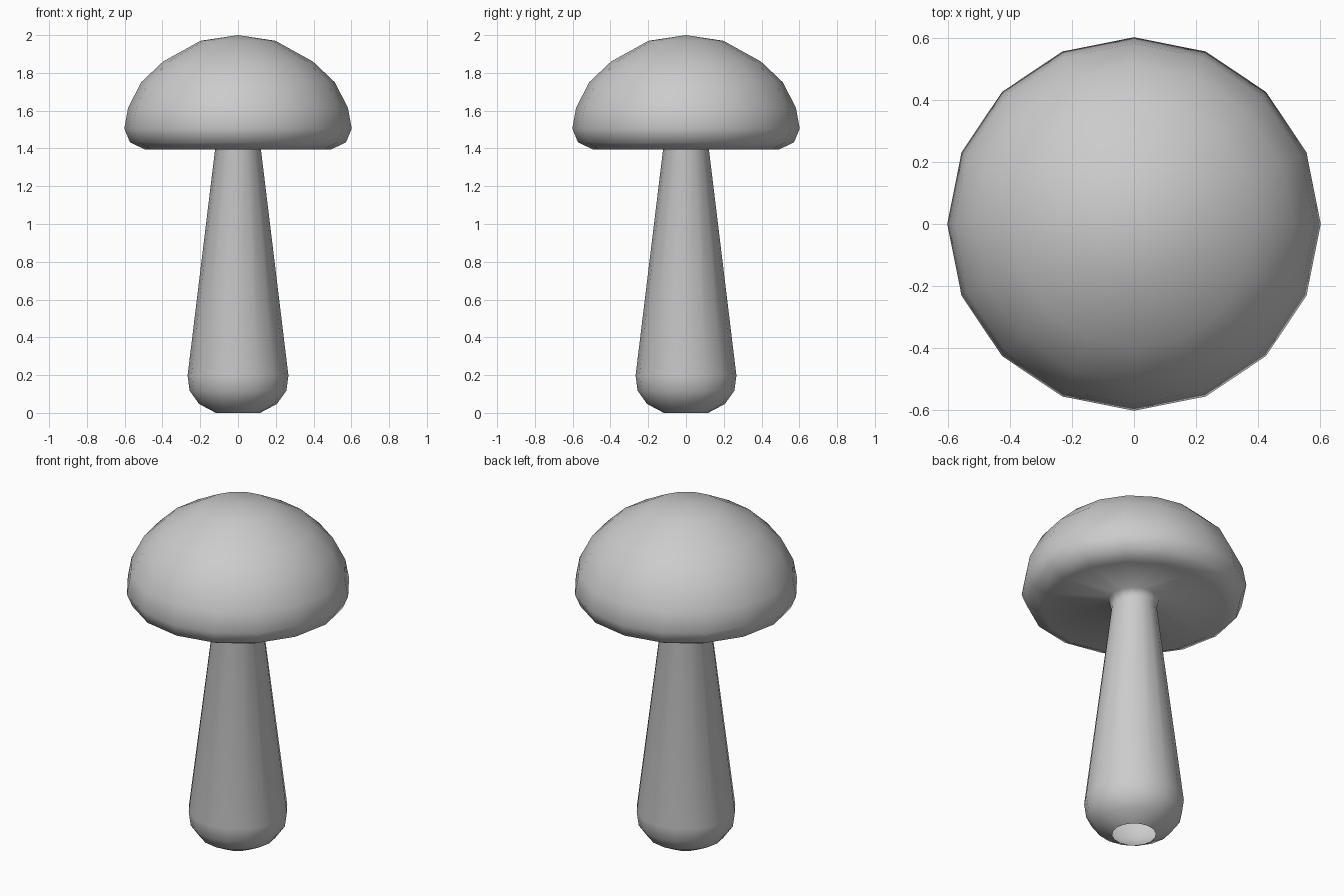
import bpy, bmesh
from math import pi, cos, sin

if "Cube" in bpy.data.objects:
    bpy.data.objects.remove(bpy.data.objects["Cube"])

SIDES = 16

# Outline (radius, height) from the open foot up the stem, under the cap, over to the crown
profile = [
    (0.117, 0.0), (0.206, 0.047), (0.256, 0.117), (0.267, 0.197),  # rounded foot
    (0.122, 1.39), (0.135, 1.445),                                 # tapered stem, flared neck
    (0.492, 1.394), (0.572, 1.433), (0.602, 1.505),                # underside and rim
    (0.582, 1.615), (0.513, 1.75), (0.397, 1.86), (0.198, 1.97),   # dome
]

bm = bmesh.new()
rings = [[bm.verts.new((r * cos(2 * pi * i / SIDES), r * sin(2 * pi * i / SIDES), z))
          for i in range(SIDES)] for r, z in profile]

# Walls between neighbouring rings
for low, high in zip(rings, rings[1:]):
    for i in range(SIDES):
        j = (i + 1) % SIDES
        bm.faces.new((low[i], low[j], high[j], high[i]))

# Crown
crown = bm.verts.new((0, 0, 2.0))
for i in range(SIDES):
    bm.faces.new((rings[-1][i], rings[-1][(i + 1) % SIDES], crown))

for face in bm.faces:
    face.smooth = True

mesh = bpy.data.meshes.new("mushroom")
bm.to_mesh(mesh)
bm.free()
bpy.context.collection.objects.link(bpy.data.objects.new("mushroom", mesh))
